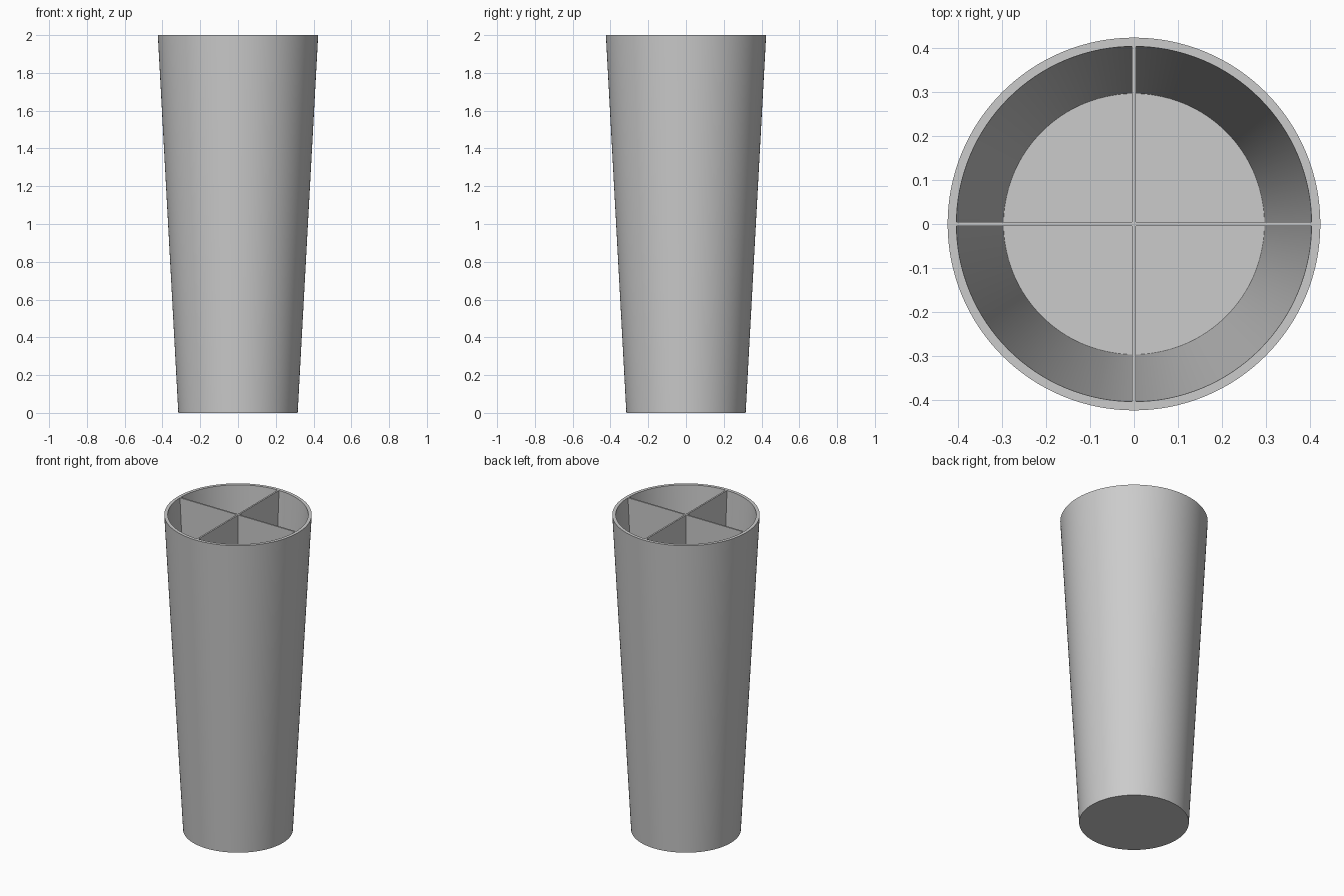
import bpy
import bmesh
from math import cos, sin, pi, radians

HEIGHT = 2.0
BOTTOM_R, TOP_R = 0.316, 0.4245   # outer radii
WALL = 0.02                       # wall and floor thickness
HALF = 0.005                      # half thickness of the dividers
SIDES = 128

cube = bpy.data.objects.get("Cube")
if cube:
    bpy.data.objects.remove(cube, do_unlink=True)

grey = bpy.data.materials.new("grey")
grey.use_nodes = True
colour = (0.6, 0.6, 0.6, 1.0)
grey.diffuse_color = colour
grey.node_tree.nodes["Principled BSDF"].inputs["Base Color"].default_value = colour


def outer_radius(z):
    return BOTTOM_R + (TOP_R - BOTTOM_R) * z / HEIGHT


def add_object(name, bm):
    bmesh.ops.recalc_face_normals(bm, faces=bm.faces)
    mesh = bpy.data.meshes.new(name)
    bm.to_mesh(mesh)
    bm.free()
    mesh.materials.append(grey)
    obj = bpy.data.objects.new(name, mesh)
    bpy.context.collection.objects.link(obj)
    return obj


def loft(bm, rings):
    """Skin closed rings of points in order and cap both ends."""
    loops = [[bm.verts.new(p) for p in ring] for ring in rings]
    for a, b in zip(loops, loops[1:]):
        n = len(a)
        for i in range(n):
            j = (i + 1) % n
            bm.faces.new((a[i], a[j], b[j], b[i]))
    bm.faces.new(loops[0][::-1])
    bm.faces.new(loops[-1])


def circle(r, z):
    return [(r * cos(2 * pi * i / SIDES), r * sin(2 * pi * i / SIDES), z)
            for i in range(SIDES)]


def cross(r, z):
    """Plus-shaped outline reaching out to radius r."""
    points = []
    for k in range(4):
        c, s = cos(k * pi / 2), sin(k * pi / 2)
        for x, y in ((r, -HALF), (r, HALF), (HALF, HALF)):
            points.append((x * c - y * s, x * s + y * c, z))
    return points


# Tapered hollow cup: outside, rim, inside and floor
bm = bmesh.new()
loft(bm, [circle(BOTTOM_R, 0), circle(TOP_R, HEIGHT),
          circle(TOP_R - WALL, HEIGHT),
          circle(outer_radius(WALL) - WALL, WALL)])
cup = add_object("cup", bm)
bpy.context.view_layer.objects.active = cup
cup.select_set(True)
bpy.ops.object.shade_smooth_by_angle(angle=radians(30))

# Crossed dividers, flush with the rim and following the taper
bm = bmesh.new()
loft(bm, [cross(outer_radius(z) - WALL + 0.001, z) for z in (WALL, HEIGHT)])
add_object("dividers", bm)
